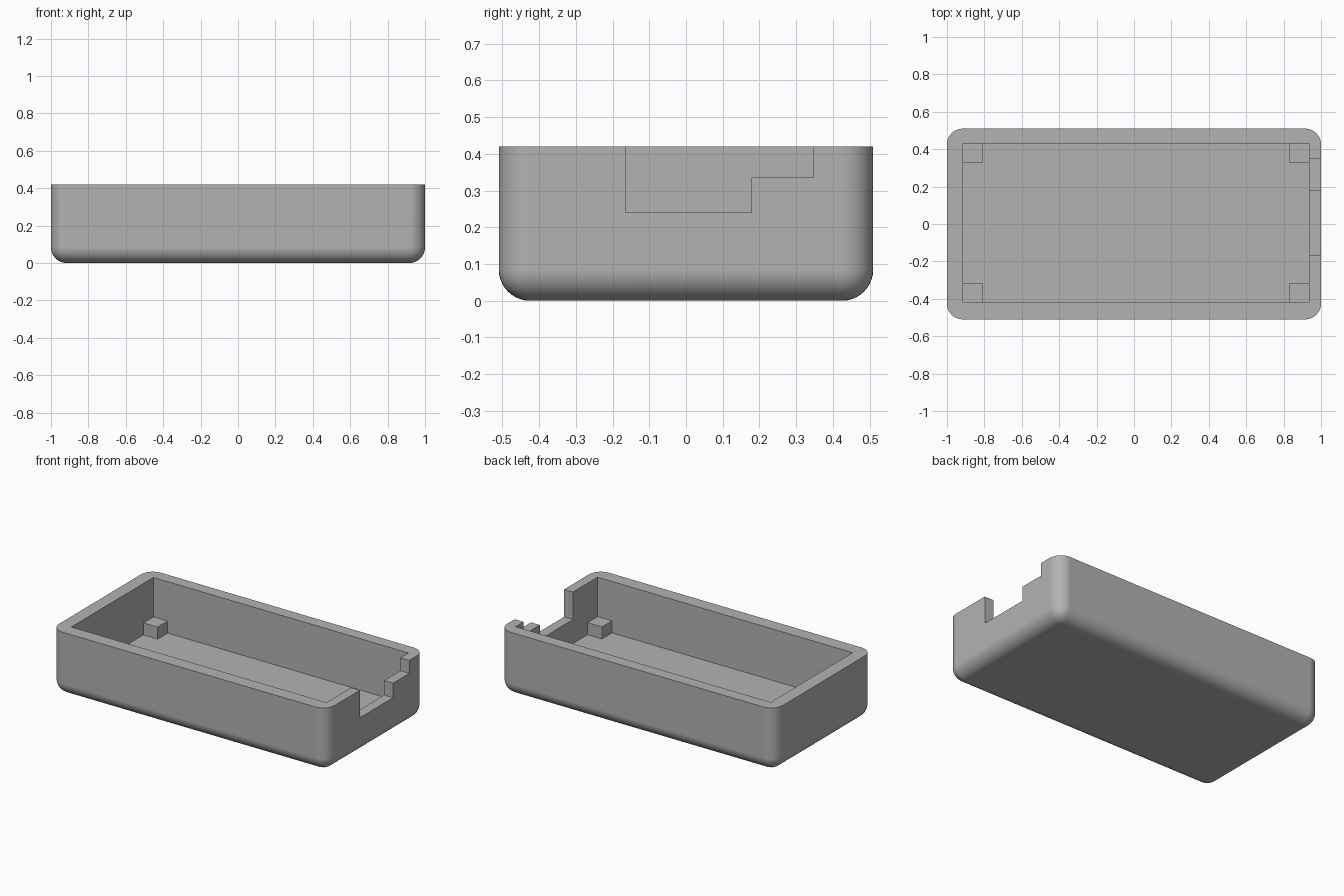
import bpy
import bmesh
from math import radians
from mathutils import Vector

old = bpy.data.objects.get("Cube")
if old:
    bpy.data.objects.remove(old, do_unlink=True)

HX, HY, H = 1.0, 0.51, 0.42        # outer half sizes and height
R = 0.085                          # corner rounding
X0, X1, Y0, Y1 = -0.915, 0.935, -0.42, 0.43   # inside of the tray
FLOOR, POST, POST_TOP = 0.083, 0.104, 0.162

grey = bpy.data.materials.new("grey plastic")
grey.use_nodes = True
colour = (0.45, 0.45, 0.45, 1)
grey.diffuse_color = colour
grey.node_tree.nodes["Principled BSDF"].inputs["Base Color"].default_value = colour


def box(name, lo, hi, rounding=0):
    """Box between two corners, optionally rounded everywhere but the top rim."""
    lo, hi = Vector(lo), Vector(hi)
    bm = bmesh.new()
    bmesh.ops.create_cube(bm, size=1)
    for v in bm.verts:
        v.co = (lo + hi) / 2 + v.co * (hi - lo)
    if rounding:
        edges = [e for e in bm.edges if min(v.co.z for v in e.verts) < hi.z - 1e-4]
        bmesh.ops.bevel(bm, geom=edges, offset=rounding, segments=10,
                        profile=0.5, affect='EDGES', clamp_overlap=True)
    mesh = bpy.data.meshes.new(name)
    bm.to_mesh(mesh)
    bm.free()
    mesh.materials.append(grey)
    obj = bpy.data.objects.new(name, mesh)
    bpy.context.collection.objects.link(obj)
    return obj


# Rounded outer shell
tray = box("tray", (-HX, -HY, 0), (HX, HY, H), R)
bpy.context.view_layer.objects.active = tray
tray.select_set(True)

# Hollow inside and the stepped opening in the end wall
cutters = [
    box("cavity_cutter", (X0, Y0, FLOOR), (X1, Y1, H + 0.1)),
    box("deep_notch_cutter", (X1 - 0.1, -0.165, 0.24), (HX + 0.1, 0.178, H + 0.1)),
    box("shallow_notch_cutter", (X1 - 0.1, 0.1, 0.335), (HX + 0.1, 0.347, H + 0.1)),
]
for cutter in cutters:
    cutter.hide_render = True
    cut = tray.modifiers.new(cutter.name, 'BOOLEAN')
    cut.operation = 'DIFFERENCE'
    cut.solver = 'EXACT'
    cut.object = cutter
    bpy.ops.object.modifier_apply(modifier=cut.name)
    bpy.data.objects.remove(cutter, do_unlink=True)

# Smooth rounding with crisp flat faces
bpy.ops.object.shade_smooth_by_angle(angle=radians(30))
weighted = tray.modifiers.new("even shading", 'WEIGHTED_NORMAL')
weighted.keep_sharp = True

# Support posts in the four inner corners, sunk slightly into floor and walls
SINK = 0.01
for side, xa, xb in (("right", X0 - SINK, X0 + POST), ("left", X1 - POST, X1 + SINK)):
    for end, ya, yb in (("front", Y0 - SINK, Y0 + POST), ("back", Y1 - POST, Y1 + SINK)):
        box(f"{end}_{side}_post", (xa, ya, FLOOR - SINK), (xb, yb, POST_TOP))
